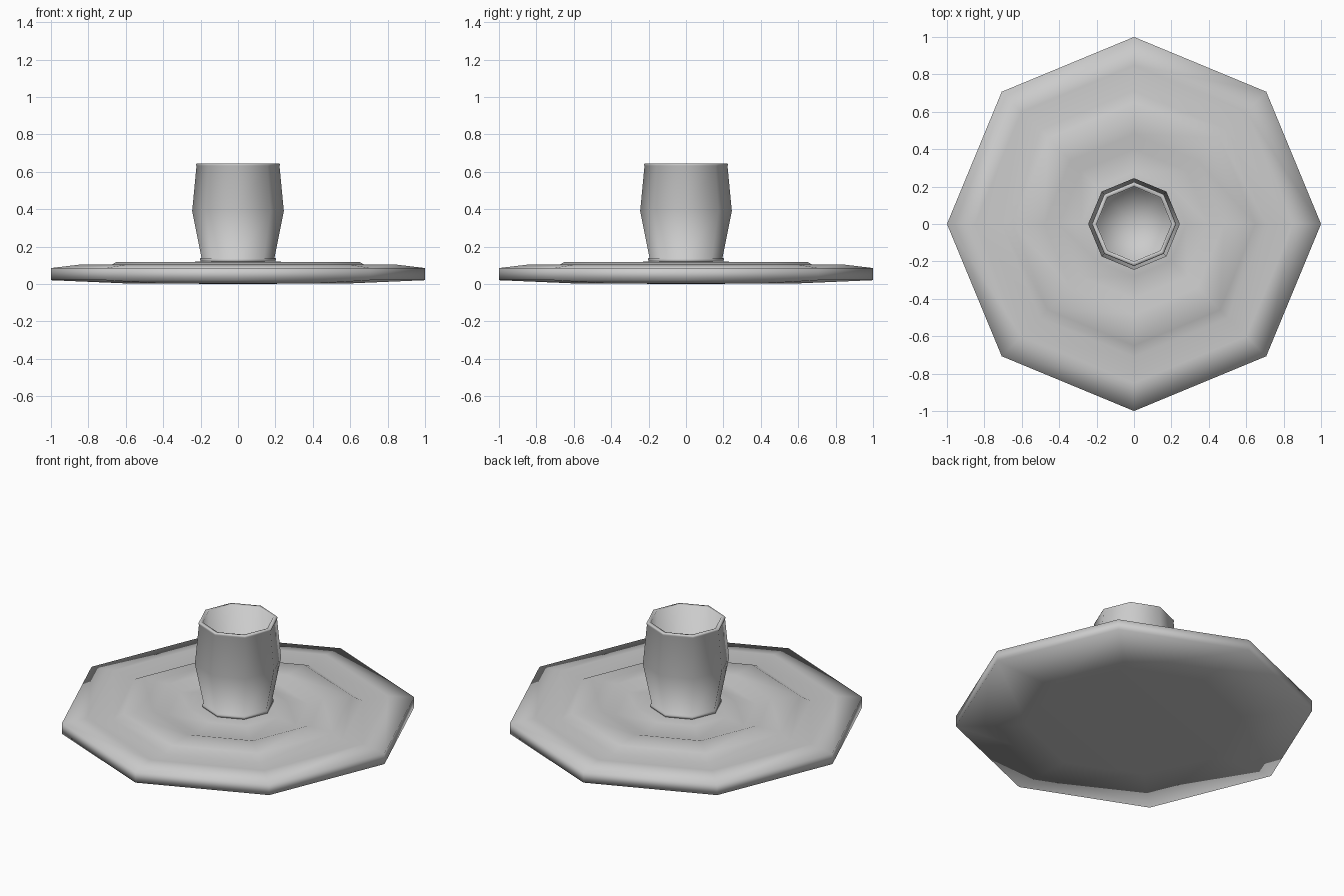
import bpy, bmesh
from math import cos, sin, pi

if "Cube" in bpy.data.objects:
    bpy.data.objects.remove(bpy.data.objects["Cube"])

SIDES = 8


def lathe(name, profile):
    """Revolve (radius, z) points in eight steps; r = 0 ends become a pole."""
    bm = bmesh.new()
    rings = []
    for r, z in profile:
        if r == 0:
            rings.append([bm.verts.new((0, 0, z))] * SIDES)
        else:
            rings.append([bm.verts.new((r * cos(2 * pi * i / SIDES),
                                        r * sin(2 * pi * i / SIDES), z))
                          for i in range(SIDES)])
    for a, b in zip(rings, rings[1:]):
        for i in range(SIDES):
            j = (i + 1) % SIDES
            corners = dict.fromkeys((a[i], a[j], b[j], b[i]))
            bm.faces.new(list(corners))
    bmesh.ops.recalc_face_normals(bm, faces=bm.faces)
    for f in bm.faces:
        f.smooth = True
    mesh = bpy.data.meshes.new(name)
    bm.to_mesh(mesh)
    bm.free()
    obj = bpy.data.objects.new(name, mesh)
    bpy.context.collection.objects.link(obj)
    return obj


# Wide octagonal dish with a raised rim and shallow rings
lathe("base_plate", [
    (0, 0), (0.6, 0.003), (1.0, 0.02), (1.0, 0.085), (0.85, 0.103),
    (0.71, 0.085), (0.65, 0.117), (0.48, 0.117), (0.40, 0.09),
    (0.28, 0.117), (0.19, 0.12), (0, 0.12),
])

# Bulging hollow candle cup with a thin foot and lip
lathe("candle_cup", [
    (0, 0.115), (0.2, 0.117), (0.203, 0.135), (0.195, 0.14), (0.245, 0.39),
    (0.222, 0.63), (0.225, 0.637), (0.222, 0.645), (0.2, 0.643),
    (0.195, 0.2), (0, 0.2),
])
